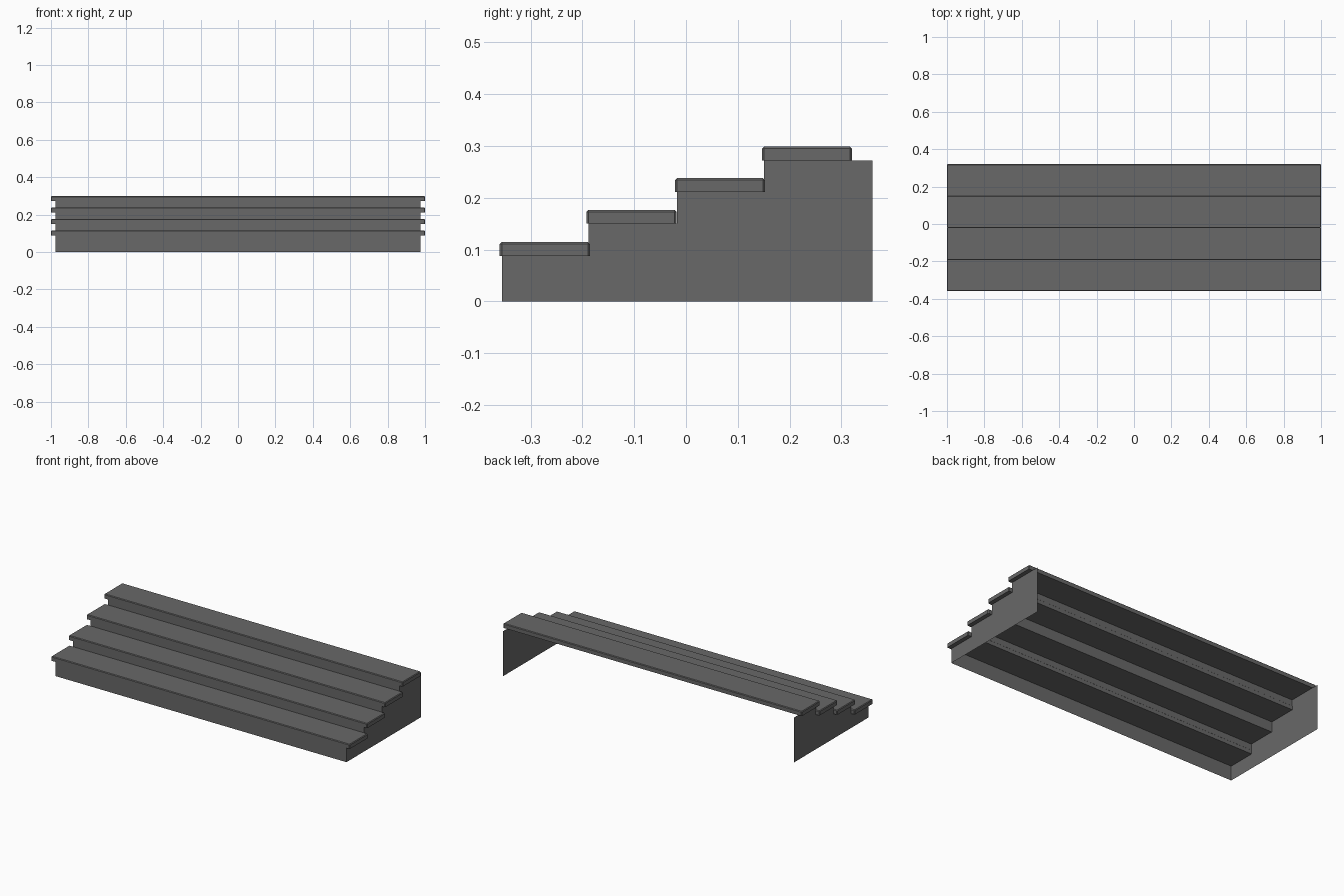
import bpy, bmesh

if "Cube" in bpy.data.objects:
    bpy.data.objects.remove(bpy.data.objects["Cube"])

FRONT = [-0.355, -0.188, -0.017, 0.151]    # riser positions
UNDER = [0.088, 0.150, 0.211, 0.272]       # tread undersides
BACK, HALF, THICK, DEPTH = 0.36, 0.975, 0.027, 0.174

dark = bpy.data.materials.new("dark_grey")
dark.diffuse_color = (0.14, 0.14, 0.14, 1)
dark.use_nodes = True
dark.node_tree.nodes["Principled BSDF"].inputs["Base Color"].default_value = dark.diffuse_color


def finish(name, bm):
    me = bpy.data.meshes.new(name)
    bm.to_mesh(me)
    bm.free()
    me.materials.append(dark)
    bpy.context.collection.objects.link(bpy.data.objects.new(name, me))


def sheet(name, pts):
    bm = bmesh.new()
    bm.faces.new([bm.verts.new(p) for p in pts])
    finish(name, bm)


def tread(name, y, z):
    bm = bmesh.new()
    bmesh.ops.create_cube(bm, size=1)
    for v in bm.verts:
        v.co.x *= 2
        v.co.y = y + (v.co.y + 0.5) * DEPTH
        v.co.z = z + (v.co.z + 0.5) * THICK
    # chamfer everything except the underside edges
    edges = [e for e in bm.edges if max(v.co.z for v in e.verts) > z + 0.01]
    bmesh.ops.bevel(bm, geom=edges, offset=0.004, segments=1, affect='EDGES')
    finish(name, bm)


# treads and thin risers, each riser rising from the tread below
low = 0.0
for i, (y, z) in enumerate(zip(FRONT, UNDER), 1):
    tread(f"tread_{i}", y - 0.0045, z)
    sheet(f"riser_{i}", [(-HALF, y, low), (HALF, y, low), (HALF, y, z), (-HALF, y, z)])
    low = z

# stepped side panels, open back and bottom
profile = [(FRONT[0], 0)]
for y, y_next, z in zip(FRONT, FRONT[1:] + [BACK], UNDER):
    profile += [(y, z), (y_next, z)]
profile.append((BACK, 0))
for name, x in (("side_panel_left", -HALF), ("side_panel_right", HALF)):
    pts = [(x, y, z) for y, z in profile]
    sheet(name, pts if x < 0 else pts[::-1])
